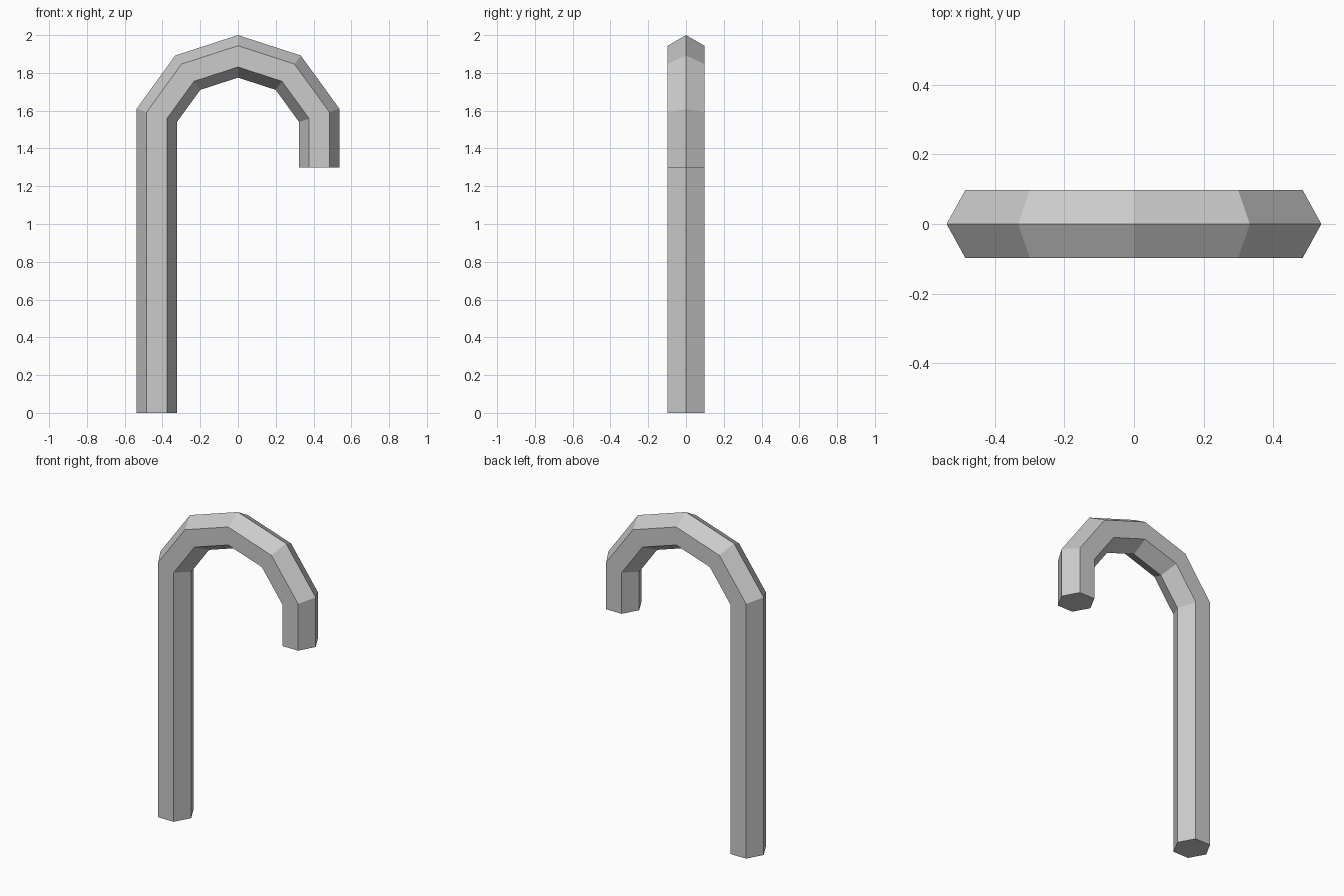
import bpy, bmesh
from math import sin, cos, radians

cube = bpy.data.objects.get("Cube")
if cube:
    bpy.data.objects.remove(cube, do_unlink=True)

SIDES = 6
TUBE = 0.1125      # radius of the hexagonal section
BEND = 0.4525      # radius of the hook's centre line
CENTRE_Z = 1.435   # height of the hook's centre
TIP_Z = 1.3        # height of the hook's open end

grey = bpy.data.materials.new("light_grey")
grey.use_nodes = True
colour = (0.6, 0.6, 0.6, 1)
grey.diffuse_color = colour
grey.node_tree.nodes["Principled BSDF"].inputs["Base Color"].default_value = colour

bm = bmesh.new()


def ring(angle, flat_z=None):
    """Hexagonal section at an angle round the bend, or flattened to a height."""
    a = radians(angle)
    verts = []
    for i in range(SIDES):
        t = radians(360 / SIDES * i)
        r = BEND + TUBE * cos(t)
        z = CENTRE_Z + r * sin(a) if flat_z is None else flat_z
        verts.append(bm.verts.new((r * cos(a), TUBE * sin(t), z)))
    return verts


# Straight shaft, five-corner bend, short hooked end
rings = [ring(162, 0)]
rings += [ring(a) for a in range(162, 0, -36)]
rings += [ring(18, TIP_Z)]

for a, b in zip(rings, rings[1:]):
    for i in range(SIDES):
        j = (i + 1) % SIDES
        bm.faces.new((a[i], a[j], b[j], b[i]))

# End caps
bm.faces.new(rings[0])
bm.faces.new(rings[-1])
bmesh.ops.recalc_face_normals(bm, faces=bm.faces)

mesh = bpy.data.meshes.new("hooked_cane")
bm.to_mesh(mesh)
bm.free()
mesh.materials.append(grey)
bpy.context.collection.objects.link(bpy.data.objects.new("hooked_cane", mesh))
